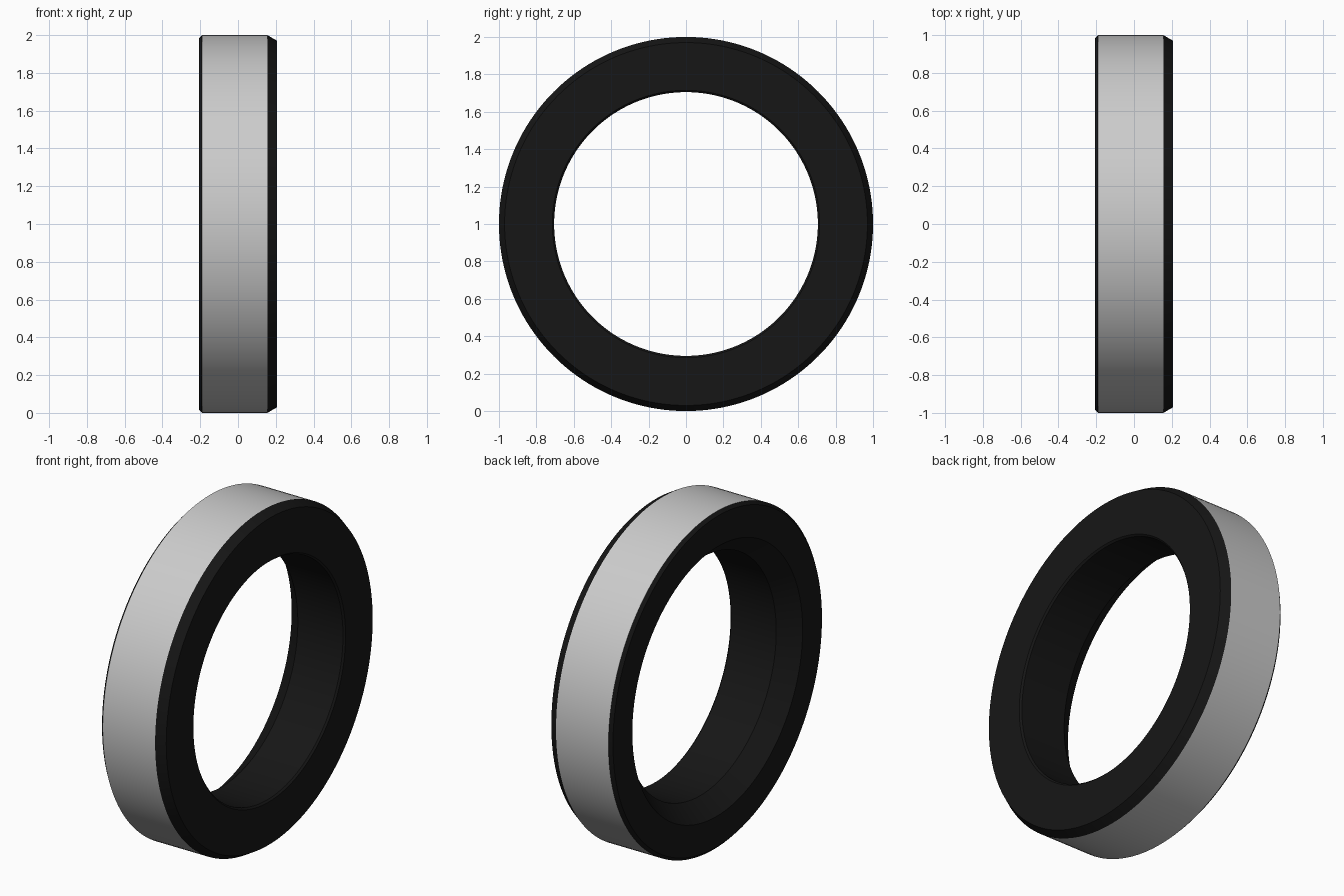
import bpy, math

if "Cube" in bpy.data.objects:
    bpy.data.objects.remove(bpy.data.objects["Cube"])

SEGMENTS = 160


def material(name, rgb):
    m = bpy.data.materials.new(name)
    m.diffuse_color = (*rgb, 1)
    m.use_nodes = True
    m.node_tree.nodes["Principled BSDF"].inputs["Base Color"].default_value = m.diffuse_color
    return m


def lathe(name, profile, mat=None):
    """Revolve an (x, radius) profile around the x axis at height z = 1."""
    verts, faces = [], []
    n = len(profile)
    for j in range(SEGMENTS):
        a = 2 * math.pi * j / SEGMENTS
        verts += [(x, r * math.cos(a), 1 + r * math.sin(a)) for x, r in profile]
        k = (j + 1) % SEGMENTS
        for i in range(n - 1):
            faces.append((j * n + i, j * n + i + 1, k * n + i + 1, k * n + i))
    mesh = bpy.data.meshes.new(name)
    mesh.from_pydata(verts, [], faces)
    obj = bpy.data.objects.new(name, mesh)
    bpy.context.collection.objects.link(obj)
    if mat:
        mesh.materials.append(mat)
    bpy.ops.object.select_all(action='DESELECT')
    obj.select_set(True)
    bpy.context.view_layer.objects.active = obj
    bpy.ops.object.shade_smooth_by_angle(angle=math.radians(25))
    return obj


# Metal band around the outside
lathe("outer_band", [(0.155, 1.0), (-0.19, 1.0)])

# Black rubber body: chamfered rims, flared opening on the -x side, straight bore
lathe("rubber_body", [
    (-0.19, 1.0), (-0.207, 0.982), (-0.207, 0.80), (-0.10, 0.705),
    (0.197, 0.705), (0.207, 0.715), (0.207, 0.97), (0.155, 1.0),
], material("black_rubber", (0.008, 0.008, 0.008)))
